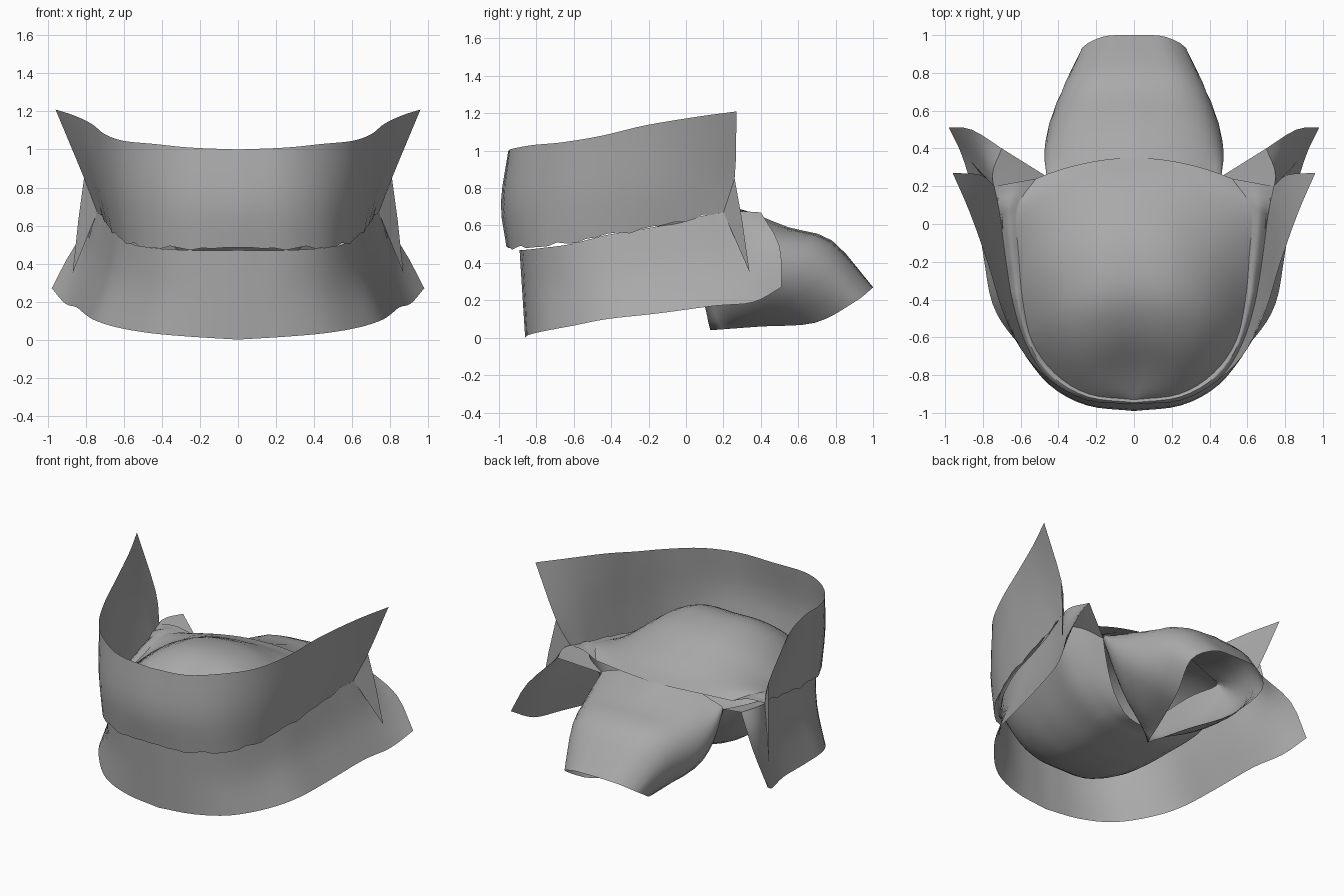
import bpy, bmesh, math
from mathutils import Vector

if "Cube" in bpy.data.objects:
    bpy.data.objects.remove(bpy.data.objects["Cube"])

grey = bpy.data.materials.new("plain_grey")
grey.diffuse_color = (0.4, 0.4, 0.4, 1)
grey.use_nodes = True
grey.node_tree.nodes["Principled BSDF"].inputs["Base Color"].default_value = grey.diffuse_color


def spline(pts, steps):
    """Smooth curve through the control points."""
    out, n = [], len(pts)
    for i in range(n - 1):
        a, b = pts[i], pts[i + 1]
        p = pts[i - 1] if i else a * 2 - b
        q = pts[i + 2] if i + 2 < n else b * 2 - a
        for k in range(steps):
            t = k / steps
            out.append(0.5 * (2 * a + (b - p) * t
                              + (2 * p - 5 * a + 4 * b - q) * t * t
                              + (3 * a - p - 3 * b + q) * t ** 3))
    return out + [pts[-1]]


def sheet(name, rows, along=4, across=3, ripple=None):
    """Loft half rows (x >= 0) into a smooth sheet mirrored over x = 0."""
    fine = [spline([Vector(p) for p in r], along) for r in rows]
    cols = [spline(list(c), across) for c in zip(*fine)]
    bm = bmesh.new()
    grid = []
    for i, col in enumerate(cols):
        line = []
        for j, p in enumerate(col):
            if ripple:
                p = p + Vector((0, 0, ripple(i, j / (len(col) - 1))))
            p.x = max(p.x, 0)
            line.append(bm.verts.new(p))
        grid.append(line)
    for i in range(len(grid) - 1):
        for j in range(len(grid[0]) - 1):
            bm.faces.new((grid[i][j], grid[i + 1][j], grid[i + 1][j + 1], grid[i][j + 1]))
    return finish(name, bm)


def finish(name, bm):
    bmesh.ops.remove_doubles(bm, verts=bm.verts, dist=0.0005)
    bmesh.ops.recalc_face_normals(bm, faces=bm.faces)
    me = bpy.data.meshes.new(name)
    bm.to_mesh(me)
    bm.free()
    me.materials.append(grey)
    ob = bpy.data.objects.new(name, me)
    bpy.context.collection.objects.link(ob)
    m = ob.modifiers.new("mirror", 'MIRROR')
    m.use_clip = True
    bpy.ops.object.select_all(action='DESELECT')
    bpy.context.view_layer.objects.active = ob
    ob.select_set(True)
    bpy.ops.object.shade_smooth_by_angle(angle=math.radians(50))
    return ob


def dome(rim, centre, power):
    """Rows running from the rim to the centre line with a rounded section."""
    rows = []
    for s in (1, 0.93, 0.82, 0.65, 0.4, 0.2, 0):
        w = 1 - s ** power
        rows.append([(r[0] * s, r[1] + (c[0] - r[1]) * (1 - s * s),
                      r[2] + (c[1] - r[2]) * w) for r, c in zip(rim, centre)])
    return rows


def bumps(i):
    """Uneven height along the gum edge."""
    return 0.006 * math.sin(i * 1.3) + 0.006 * math.sin(i * 2.3 + 1)


# Upper lip wall: top edge, belly, gum edge
top = [(0, -.95, 1.0), (.25, -.93, 1.01), (.45, -.82, 1.03), (.6, -.66, 1.045),
       (.7, -.45, 1.08), (.77, -.22, 1.135), (.865, .05, 1.18), (.96, .27, 1.21)]
belly = [(0, -.99, .72), (.25, -.96, .73), (.45, -.85, .74), (.6, -.65, .77),
         (.68, -.42, .79), (.73, -.18, .82), (.77, .06, .85), (.81, .26, .85)]
gum = [(0, -.96, .48), (.25, -.93, .48), (.45, -.82, .485), (.57, -.64, .505),
       (.64, -.42, .55), (.68, -.18, .59), (.71, .05, .64), (.74, .2, .67)]
sheet("upper_lip_wall", [top, belly, gum],
      ripple=lambda i, t: bumps(i) * max(0, t - 0.6) / 0.4)

# Pointed flap at the rear corner of the upper wall
bm = bmesh.new()
v = [bm.verts.new(p) for p in ((.81, .26, .85), (.84, .3, .63), (.87, .34, .35), (.74, .2, .67))]
bm.faces.new((v[0], v[1], v[3]))
bm.faces.new((v[1], v[2], v[3]))
finish("rear_point", bm)

# Upper gum ledge joining the wall to the palate
palate_rim = [(0, -.93, .49), (.24, -.9, .49), (.42, -.79, .5), (.54, -.62, .53),
              (.59, -.4, .58), (.61, -.17, .62), (.62, .08, .67), (.52, .24, .64)]
ledge_mid = [((a[0] + b[0]) / 2, (a[1] + b[1]) / 2, (a[2] + b[2]) / 2 + .02)
             for a, b in zip(gum, palate_rim)]
sheet("upper_gum", [gum, ledge_mid, palate_rim], ripple=lambda i, t: bumps(i) * (1 - t))

# Palate dome: steep at the front, gently falling to the back
palate_mid = [(-.93, .49), (-.78, .61), (-.57, .79), (-.36, .88),
              (-.12, .86), (.08, .78), (.24, .705), (.35, .67)]
sheet("palate", dome(palate_rim, palate_mid, 3), across=2)

# Lower lip wall, flaring outwards to the bottom
low = [(0, -.86, .0), (.25, -.84, .015), (.47, -.76, .035), (.64, -.6, .065), (.75, -.42, .1),
       (.8, -.15, .13), (.85, .15, .17), (.91, .36, .19), (.98, .51, .27)]
ridge = [(0, -.89, .47), (.25, -.86, .47), (.43, -.77, .48), (.55, -.62, .5), (.62, -.42, .55),
         (.66, -.18, .59), (.7, .05, .645), (.75, .25, .675), (.7, .4, .67)]
waist = [((a[0] + b[0]) / 2 - .02 * min(1, a[0] * 3), (a[1] + b[1]) / 2, (a[2] + b[2]) / 2)
         for a, b in zip(low, ridge)]
waist[-1] = (.86, .5, .49)
sheet("lower_lip_wall", [low, waist, ridge])

# Flap at the rear, from the lower wall in to the throat
floor_rim = ridge[:7] + [(.6, .19, .62), (.46, .25, .57)]
sheet("rear_flap", [ridge[6:], floor_rim[6:]], across=2)

# Mouth floor, sagging like a bag below the lower lip
floor_mid = [(-.89, .47), (-.81, .31), (-.67, .19), (-.49, .14), (-.31, .13),
             (-.16, .14), (-.04, .155), (.04, .17), (.1, .17)]
sheet("mouth_floor", dome(floor_rim, floor_mid, 3), across=2)

# Throat tube bending back and down, its sides curling under to an open end
throat = [
    [(0, .35, .67), (.22, .28, .665), (.4, .26, .61), (.46, .25, .57), (.3, .165, .46), (0, .1, .17)],
    [(0, .55, .59), (.24, .53, .575), (.41, .47, .52), (.47, .36, .42), (.3, .25, .24), (0, .11, .13)],
    [(0, .78, .52), (.25, .76, .5), (.39, .68, .4), (.42, .5, .26), (.23, .32, .12), (0, .12, .08)],
    [(0, 1.0, .27), (.17, .99, .26), (.29, .9, .19), (.22, .69, .08), (.1, .4, .06), (0, .13, .04)],
]
sheet("throat", throat)
